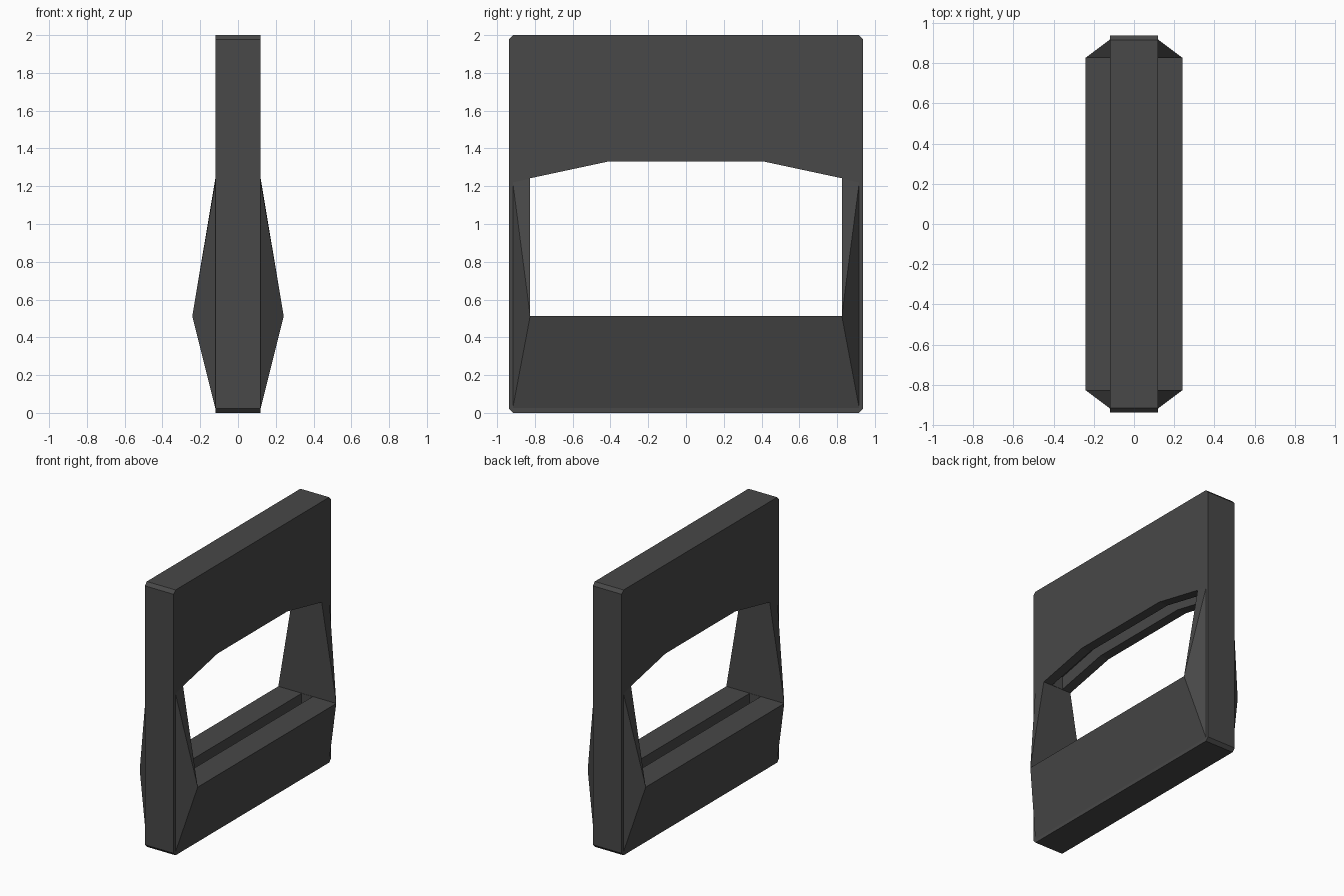
import bpy, bmesh

if "Cube" in bpy.data.objects:
    bpy.data.objects.remove(bpy.data.objects["Cube"])

mat = bpy.data.materials.new("dark grey")
mat.diffuse_color = (0.065, 0.065, 0.065, 1)
mat.use_nodes = True
mat.node_tree.nodes["Principled BSDF"].inputs["Base Color"].default_value = mat.diffuse_color


def make(name, bm):
    bmesh.ops.recalc_face_normals(bm, faces=bm.faces)
    me = bpy.data.meshes.new(name)
    bm.to_mesh(me)
    bm.free()
    me.materials.append(mat)
    ob = bpy.data.objects.new(name, me)
    bpy.context.collection.objects.link(ob)
    return ob


def slab(name, half_profile, hx):
    """Extrude a y/z half profile, mirrored in y, to x = -hx..hx."""
    pts = half_profile + [(-y, z) for y, z in reversed(half_profile)]
    bm = bmesh.new()
    f = bm.faces.new([bm.verts.new((-hx, y, z)) for y, z in pts])
    ext = bmesh.ops.extrude_face_region(bm, geom=[f])
    verts = [v for v in ext["geom"] if isinstance(v, bmesh.types.BMVert)]
    bmesh.ops.translate(bm, verts=verts, vec=(2 * hx, 0, 0))
    return make(name, bm)


def combine(ob, other, op):
    mod = ob.modifiers.new(op, 'BOOLEAN')
    mod.operation, mod.solver, mod.object = op, 'EXACT', other
    deps = bpy.context.evaluated_depsgraph_get()
    me = bpy.data.meshes.new_from_object(ob.evaluated_get(deps))
    ob.modifiers.clear()
    ob.data = me
    bpy.data.objects.remove(other)


# upright slab with clipped corners
frame = slab("window_frame", [(0.915, 0), (0.938, 0.024), (0.938, 1.976), (0.915, 2)], 0.12)

# tapered swelling on both faces, flaring to the sill ridge
bm = bmesh.new()
for sx in (-1, 1):
    for sy in (-1, 1):
        for x, y, z in ((0.242, 0.825, 0.513), (0.12, 0.825, 1.24), (0.12, 0.917, 1.22),
                        (0.12, 0.917, 0.025), (0.12, 0.825, 0.025)):
            bm.verts.new((sx * x, sy * y, z))
bmesh.ops.convex_hull(bm, input=bm.verts)
combine(frame, make("swelling", bm), 'UNION')

# arched opening through the frame
opening = slab("opening_cutter", [(0.826, 0.512), (0.826, 1.242), (0.415, 1.33)], 0.5)
combine(frame, opening, 'DIFFERENCE')

# slot running along the sill and the arch
slot = slab("slot_cutter", [(0.824, 0.41), (0.824, 1.34), (0.415, 1.43)], 0.046)
combine(frame, slot, 'DIFFERENCE')
